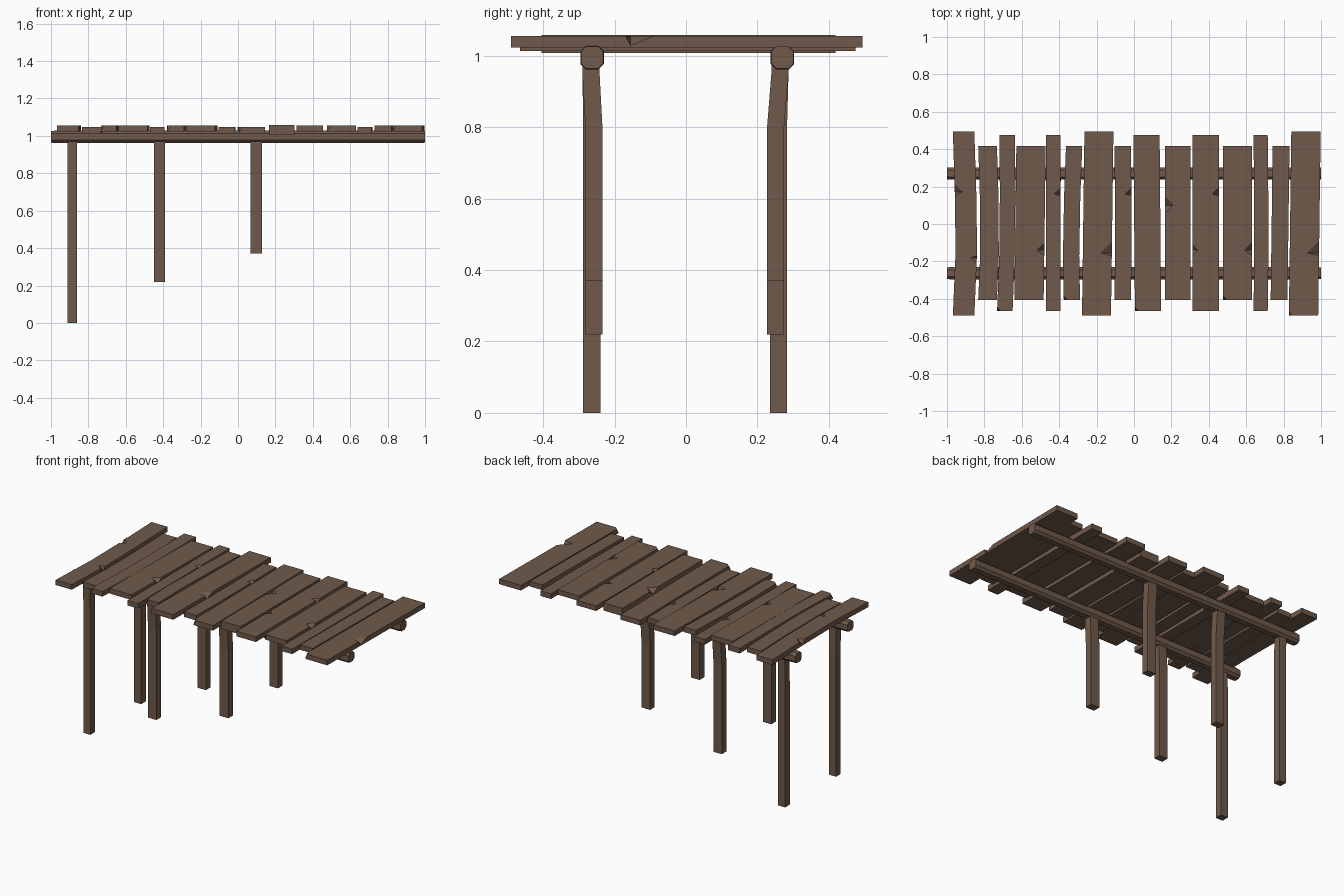
import bpy, bmesh

if "Cube" in bpy.data.objects:
    bpy.data.objects.remove(bpy.data.objects["Cube"])

wood = bpy.data.materials.new("weathered_brown_wood")
wood.diffuse_color = (0.162, 0.102, 0.07, 1)
wood.use_nodes = True
wood.node_tree.nodes["Principled BSDF"].inputs["Base Color"].default_value = wood.diffuse_color


def loft(name, sections):
    """Skin a list of equal-length rings and cap both ends, flat shaded."""
    bm = bmesh.new()
    rings = [[bm.verts.new(p) for p in s] for s in sections]
    n = len(rings[0])
    for r, s in zip(rings, rings[1:]):
        for k in range(n):
            a, b, c, d = r[k], r[(k + 1) % n], s[(k + 1) % n], s[k]
            diff = (a.co.z + c.co.z) - (b.co.z + d.co.z)
            if abs(diff) < 1e-4:
                bm.faces.new((a, b, c, d))
            elif diff > 0:              # fold so chips dent the edge only
                bm.faces.new((a, b, c))
                bm.faces.new((a, c, d))
            else:
                bm.faces.new((a, b, d))
                bm.faces.new((b, c, d))
    bm.faces.new(rings[0])
    bm.faces.new(rings[-1])
    bmesh.ops.recalc_face_normals(bm, faces=bm.faces)
    me = bpy.data.meshes.new(name)
    bm.to_mesh(me)
    bm.free()
    me.materials.append(wood)
    ob = bpy.data.objects.new(name, me)
    bpy.context.collection.objects.link(ob)


def plank(name, x, width, lean, bow, length, height, chips):
    """Board along y; lean shifts the ends, bow shifts the middle, chips map (side, y) to depth."""
    y0, y1 = length
    zb, zt = height
    h = width / 2
    stations = {y0, y1, -0.17, 0.15}
    for (side, y), depth in chips.items():
        stations |= {max(y - depth, y0), y, y + depth}
    inset = {s: max([d for (side, y), d in chips.items() if side == s], default=0.03) for s in (-1, 1)}
    sections = []
    for y in sorted(stations):
        t = (y - y0) / (y1 - y0)
        cx = x + lean * (t - 0.5) + bow * min(1, 3 * t, 2.2 * (1 - t))
        zl, zr = (zt - (0.028 if (s, y) in chips else 0) for s in (-1, 1))
        sections.append([(cx - h, y, zb), (cx + h, y, zb), (cx + h, y, zr),
                         (cx + h - inset[1], y, zt), (cx - h + inset[-1], y, zt), (cx - h, y, zl)])
    loft(name, sections)


# Deck planks: three stock lengths, three seating heights
lengths = {"long": (-.49, .495), "mid": (-.465, .475), "short": (-.405, .418)}
heights = {"flat": (1.023, 1.056), "low": (1.014, 1.047), "thick": (1.008, 1.059)}
planks = [  # centre x, width, lean, bow, length, height
    (-.911, .115, 0, .014, "long", "flat"), (-.783, .10, 0, .012, "short", "low"),
    (-.684, .083, .013, .008, "mid", "flat"), (-.556, .157, .011, 0, "short", "flat"),
    (-.431, .077, 0, 0, "mid", "low"), (-.326, .087, .012, -.009, "short", "flat"),
    (-.194, .155, .013, 0, "long", "flat"), (-.061, .088, 0, .005, "short", "low"),
    (.071, .14, -.008, 0, "mid", "low"), (.233, .137, 0, 0, "short", "thick"),
    (.384, .14, 0, 0, "mid", "flat"), (.554, .155, 0, 0, "short", "flat"),
    (.677, .076, 0, .004, "mid", "low"), (.781, .09, .011, 0, "short", "flat"),
    (.913, .157, .013, 0, "long", "flat"),
]
# Splintered edges: plank number -> {(side, y): depth}
chips = {1: {(-1, .17): .04, (1, -.18): .033}, 4: {(1, -.14): .04}, 5: {(1, .16): .034},
         7: {(1, -.155): .06}, 8: {(1, .16): .034}, 10: {(-1, .1): .045},
         11: {(1, .16): .036, (-1, -.14): .028}, 12: {(1, -.14): .04}, 15: {(1, -.155): .065}}
for i, (x, w, lean, bow, size, seat) in enumerate(planks, 1):
    marks = dict(chips.get(i, {}))
    if i % 3 == 0:                       # worn front corner
        marks[(-1, lengths[size][0])] = .02
    plank("deck_plank_%02d" % i, x, w, lean, bow, lengths[size], heights[seat], marks)


# Long beams: square timber with chamfered corners, slightly tapered tips
def beam(name, y, z, a):
    c = a * .54
    ring = [(a, c), (c, a), (-c, a), (-a, c), (-a, -c), (-c, -a), (c, -a), (a, -c)]
    loft(name, [[(x, y + u * r, z + v * r) for u, v in ring]
                for x, r in ((-1, .94), (-.98, 1), (.98, 1), (1, .94))])


beam("front_beam", -.263, .995, .033)
beam("back_beam", .27, .995, .033)


# Posts: square timbers bent outward near the top, stepped in length
def post(name, x, wx, z0, y, y_top):
    loft(name, [[(x + a * wx / 2, yc + b * .024, z) for a, b in ((-1, -1), (1, -1), (1, 1), (-1, 1))]
                for z, yc in ((z0, y), (.8, y), (.95, y_top), (.985, y_top))])


for i, (x, wx, z0) in enumerate([(-.886, .05, 0), (-.42, .06, .22), (.097, .062, .37)], 1):
    post("front_post_%d" % i, x, wx, z0, -.264 if i == 1 else -.258, -.266)
    post("back_post_%d" % i, x, wx, z0, .259 if i == 1 else .251, .263)
